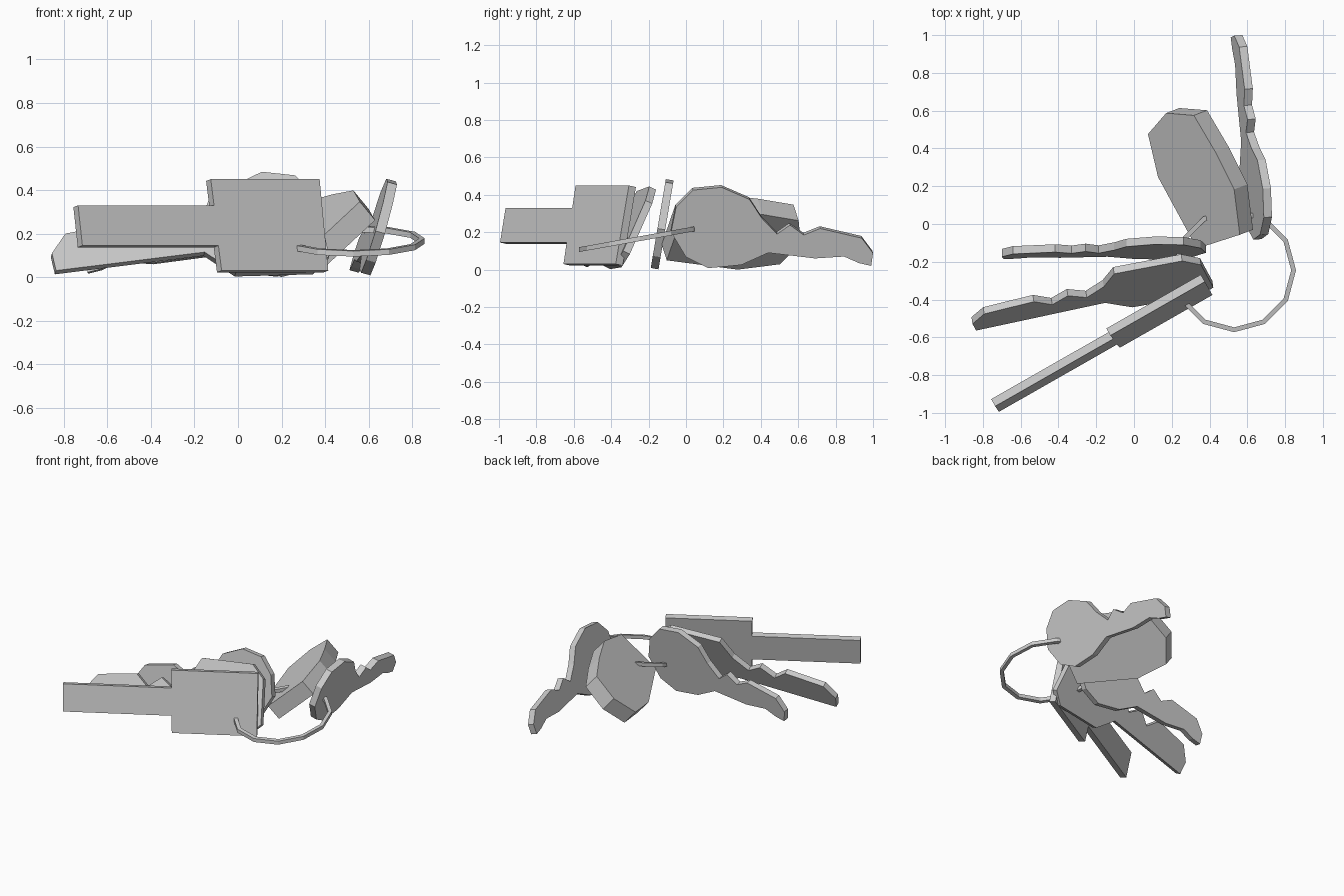
import bpy, bmesh
from math import radians, sin, cos, tau
from mathutils import Vector

if "Cube" in bpy.data.objects:
    bpy.data.objects.remove(bpy.data.objects["Cube"])


def finish(name, bm):
    bmesh.ops.recalc_face_normals(bm, faces=bm.faces)
    me = bpy.data.meshes.new(name)
    bm.to_mesh(me)
    bm.free()
    ob = bpy.data.objects.new(name, me)
    bpy.context.collection.objects.link(ob)
    return ob


def slab(name, points, offset):
    """Flat plate: an outline and its copy moved by offset, joined by side faces."""
    bm = bmesh.new()
    a = [bm.verts.new(p) for p in points]
    b = [bm.verts.new(Vector(p) + Vector(offset)) for p in points]
    bm.faces.new(a)
    bm.faces.new(b[::-1])
    n = len(a)
    for i in range(n):
        j = (i + 1) % n
        bm.faces.new((a[i], b[i], b[j], a[j]))
    return finish(name, bm)


def front_plate(name, outline, a, b, c, thick):
    """Outline in x, z lying on the plane y = a x + b z + c, thickened backwards."""
    n = Vector((-a, 1, -b)).normalized() * thick
    return slab(name, [(x, a * x + b * z + c, z) for x, z in outline], n)


def side_plate(name, outline, a, b, c, thick):
    """Outline in y, z lying on the plane x = a y + b z + c, thickened to the left."""
    n = Vector((-1, a, b)).normalized() * thick
    return slab(name, [(a * y + b * z + c, y, z) for y, z in outline], n)


# Plain key with a rectangular head and shaft
front_plate("square_key", [
    (-.125, .45), (.375, .45), (.415, .03), (-.075, .03), (-.09, .145),
    (-.715, .145), (-.735, .33), (-.11, .33)], .57, .222, -.619, .044)

# Toothed key with a blocky head
front_plate("block_head_key", [
    (-.855, .11), (-.793, .20), (-.53, .25), (-.433, .185), (-.35, .257),
    (-.25, .205), (-.16, .295), (-.105, .42), (.255, .445), (.355, .37),
    (.42, .10), (.35, .03), (-.01, .02), (-.153, .115), (-.836, .03)],
    .155, .48, -.449, .04)

# Two matching round-headed keys, facing different ways
round_key = [
    (-.08, .2), (-.053, .334), (.037, .425), (.19, .44), (.34, .375),
    (.405, .275), (.487, .19), (.556, .238), (.63, .185), (.717, .22),
    (.94, .168), (1.0, .088), (.99, .02), (.925, .035), (.845, .07),
    (.69, .06), (.44, .09), (.295, .025), (.118, .008), (0, .067)]
side_plate("right_round_key", round_key, -.065, .28, .614, .045)
front_plate("left_round_key", [(.3 - u, w * 1.1) for u, w in round_key],
            0, .17, -.19, .042)

# Thick tilted fob
fob = [(.074, .476), (.17, .587), (.317, .575), (.43, .383), (.53, .183),
       (.56, -.057), (.333, -.13), (.127, .249)]
slab("fob", [(x, y, .83 * x + .32 * y - .1) for x, y in fob], (.07, .027, -.085))

# Twelve-sided ring with a square section, tilted up to the back
SEG, SIDES, R, r = 12, 4, .315, .018
bm = bmesh.new()
loops = []
for i in range(SEG):
    t = tau * i / SEG
    loop = []
    for k in range(SIDES):
        s = tau * (k + .5) / SIDES
        d = R + r * cos(s)
        x, y = .53 + d * cos(t), -.245 + d * sin(t)
        loop.append(bm.verts.new((x, y, .21 + .18 * y + r * sin(s))))
    loops.append(loop)
for i in range(SEG):
    p, q = loops[i], loops[(i + 1) % SEG]
    for k in range(SIDES):
        m = (k + 1) % SIDES
        bm.faces.new((p[k], q[k], q[m], p[m]))
finish("split_ring", bm)
